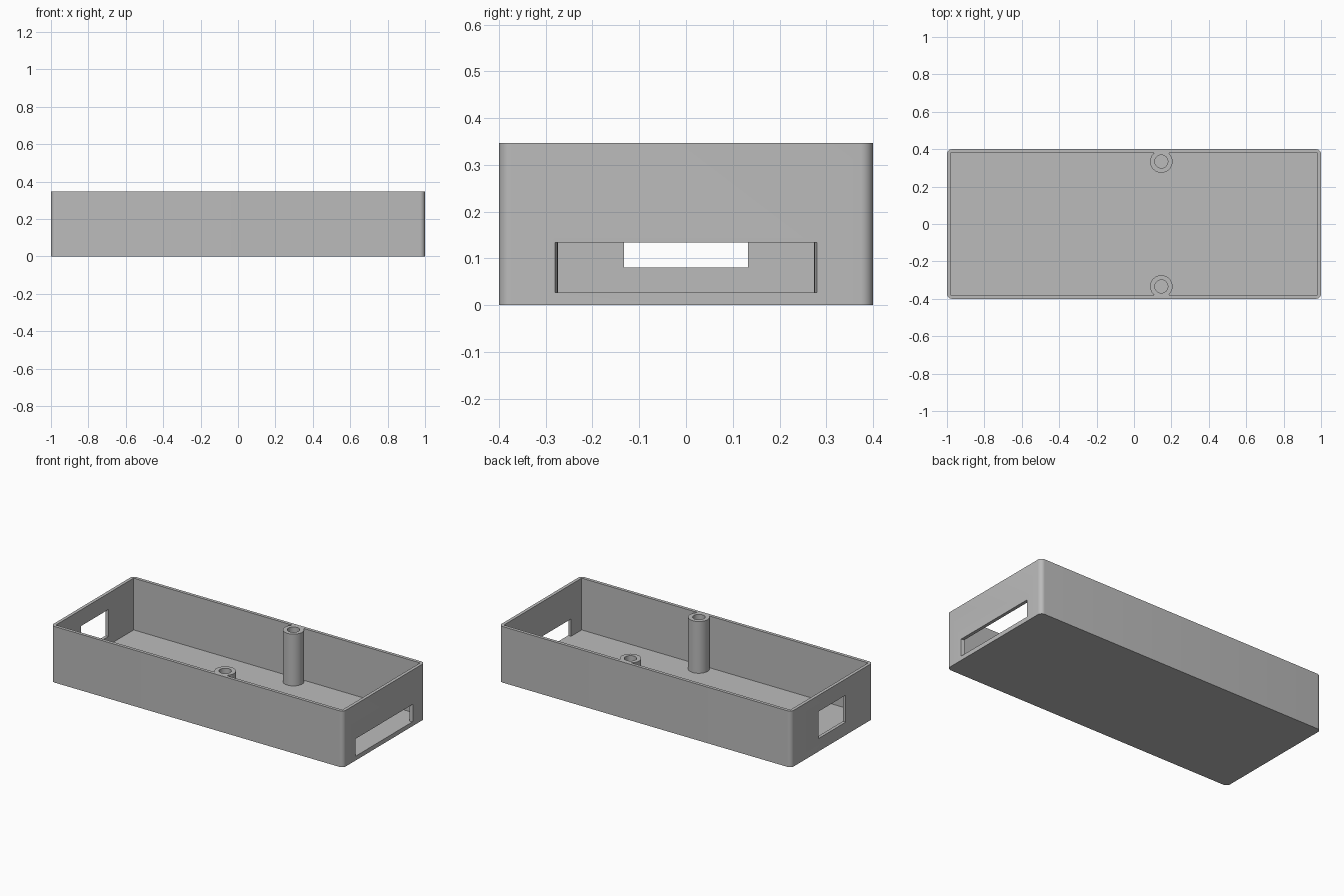
import bpy
import bmesh
from math import radians
from mathutils import Matrix, Vector

old = bpy.data.objects.get("Cube")
if old:
    bpy.data.objects.remove(old, do_unlink=True)

LENGTH, WIDTH, HEIGHT = 2.0, 0.8, 0.347
WALL, FLOOR, CORNER = 0.02, 0.0267, 0.0267
POST_X, POST_Y, POST_R, BORE_R = 0.146, 0.334, 0.06, 0.035

grey = bpy.data.materials.new("plain grey")
grey.use_nodes = True
grey.diffuse_color = (0.5, 0.5, 0.5, 1)
grey.node_tree.nodes["Principled BSDF"].inputs["Base Color"].default_value = (0.5, 0.5, 0.5, 1)


def finish(name, bm):
    mesh = bpy.data.meshes.new(name)
    bm.to_mesh(mesh)
    bm.free()
    mesh.materials.append(grey)
    obj = bpy.data.objects.new(name, mesh)
    bpy.context.collection.objects.link(obj)
    return obj


def box(name, low, high, corner=0, flare=0):
    """Box between two corners; corner rounds upright edges, flare widens y at +x."""
    low, high = Vector(low), Vector(high)
    bm = bmesh.new()
    bmesh.ops.create_cube(bm, size=1)
    bmesh.ops.scale(bm, vec=high - low, verts=bm.verts)
    bmesh.ops.translate(bm, vec=(low + high) / 2, verts=bm.verts)
    for v in bm.verts:
        if flare and v.co.x > (low.x + high.x) / 2:
            v.co.y += flare if v.co.y > 0 else -flare
    if corner:
        upright = [e for e in bm.edges
                   if abs(e.verts[0].co.z - e.verts[1].co.z) > 0.01]
        bmesh.ops.bevel(bm, geom=upright, offset=corner, segments=8,
                        profile=0.5, affect='EDGES')
    return finish(name, bm)


def cylinder(name, x, y, radius, bottom, top):
    bm = bmesh.new()
    bmesh.ops.create_cone(bm, cap_ends=True, segments=48, radius1=radius,
                          radius2=radius, depth=top - bottom,
                          matrix=Matrix.Translation((x, y, (bottom + top) / 2)))
    return finish(name, bm)


def cut(target, cutter):
    cutter.hide_render = True
    mod = target.modifiers.new("cut", 'BOOLEAN')
    mod.operation = 'DIFFERENCE'
    mod.solver = 'EXACT'
    mod.object = cutter
    bpy.context.view_layer.objects.active = target
    bpy.ops.object.modifier_apply(modifier=mod.name)
    bpy.data.objects.remove(cutter, do_unlink=True)


# Outer block with rounded upright corners
tray = box("enclosure_tray", (-LENGTH / 2, -WIDTH / 2, 0),
           (LENGTH / 2, WIDTH / 2, HEIGHT), corner=CORNER)

# Cavity, leaving the two screw posts standing against the long walls
inner_x, inner_y = LENGTH / 2 - WALL, WIDTH / 2 - WALL
cavity = box("cavity_cutter", (-inner_x, -inner_y, FLOOR),
             (inner_x, inner_y, HEIGHT + 0.1))
for side in (-1, 1):
    cut(cavity, cylinder("post_cutter", POST_X, side * POST_Y, POST_R, -0.1, HEIGHT + 0.2))
cut(tray, cavity)

# Screw bores down the posts
for side in (-1, 1):
    cut(tray, cylinder("bore_cutter", POST_X, side * POST_Y, BORE_R, FLOOR, HEIGHT + 0.1))

# Wide flared slot in the +x wall, level with the floor
cut(tray, box("slot_cutter", (0.96, -0.27, FLOOR), (1.04, 0.27, 0.134), flare=0.02))

# Socket window in the -x wall
cut(tray, box("window_cutter", (-1.1, -0.133, 0.08), (-0.95, 0.133, 0.247)))

# Smooth curves, crisp edges
bpy.ops.object.select_all(action='DESELECT')
tray.select_set(True)
bpy.context.view_layer.objects.active = tray
bpy.ops.object.shade_smooth_by_angle(angle=radians(30))
